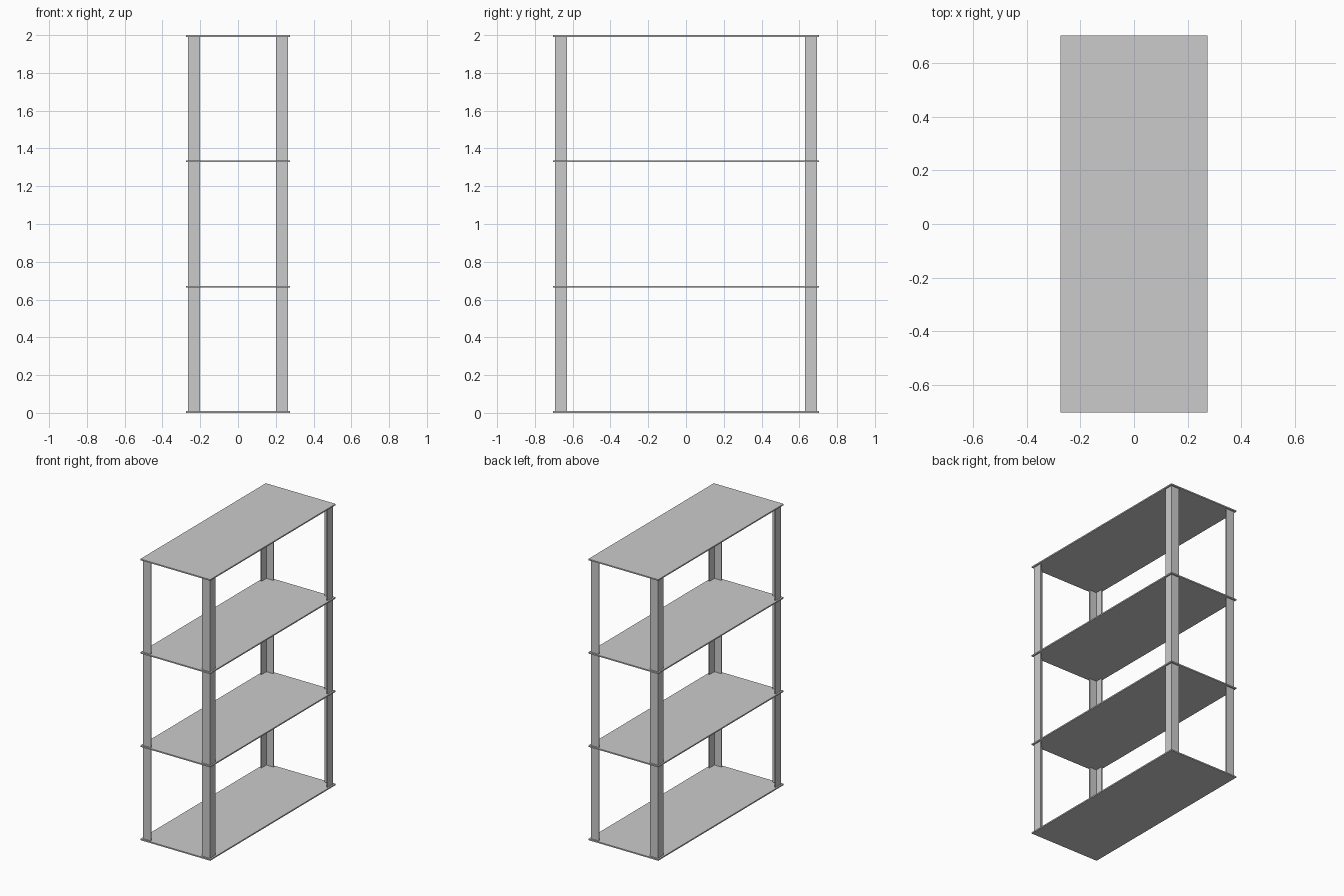
import bpy, bmesh

if "Cube" in bpy.data.objects:
    bpy.data.objects.remove(bpy.data.objects["Cube"])

HX, HY, H = 0.275, 0.705, 2.0      # shelf half sizes, total height
T = 0.009                          # sheet thickness
PX, PY, W = 0.264, 0.693, 0.063    # post outer corner and flange width


def extruded(name, outline, z0, z1):
    """Closed prism from a flat outline."""
    bm = bmesh.new()
    face = bm.faces.new([bm.verts.new((x, y, z0)) for x, y in outline])
    top = bmesh.ops.extrude_face_region(bm, geom=[face])["geom"]
    verts = [v for v in top if isinstance(v, bmesh.types.BMVert)]
    bmesh.ops.translate(bm, verts=verts, vec=(0, 0, z1 - z0))
    bmesh.ops.recalc_face_normals(bm, faces=bm.faces)
    mesh = bpy.data.meshes.new(name)
    bm.to_mesh(mesh)
    bm.free()
    obj = bpy.data.objects.new(name, mesh)
    bpy.context.collection.objects.link(obj)
    return obj


# Four evenly spaced shelves
for i in range(4):
    z = i * (H - T) / 3
    extruded(f"shelf_{i + 1}", [(-HX, -HY), (HX, -HY), (HX, HY), (-HX, HY)], z, z + T)

# Four angle-iron corner posts, corner of the L facing outwards
L = [(0, 0), (W, 0), (W, T), (T, T), (T, W), (0, W)]
for sx, side in ((-1, "left"), (1, "right")):
    for sy, end in ((-1, "front"), (1, "back")):
        outline = [(sx * (PX - a), sy * (PY - b)) for a, b in L]
        extruded(f"{end}_{side}_post", outline, T / 2, H - T / 2)
